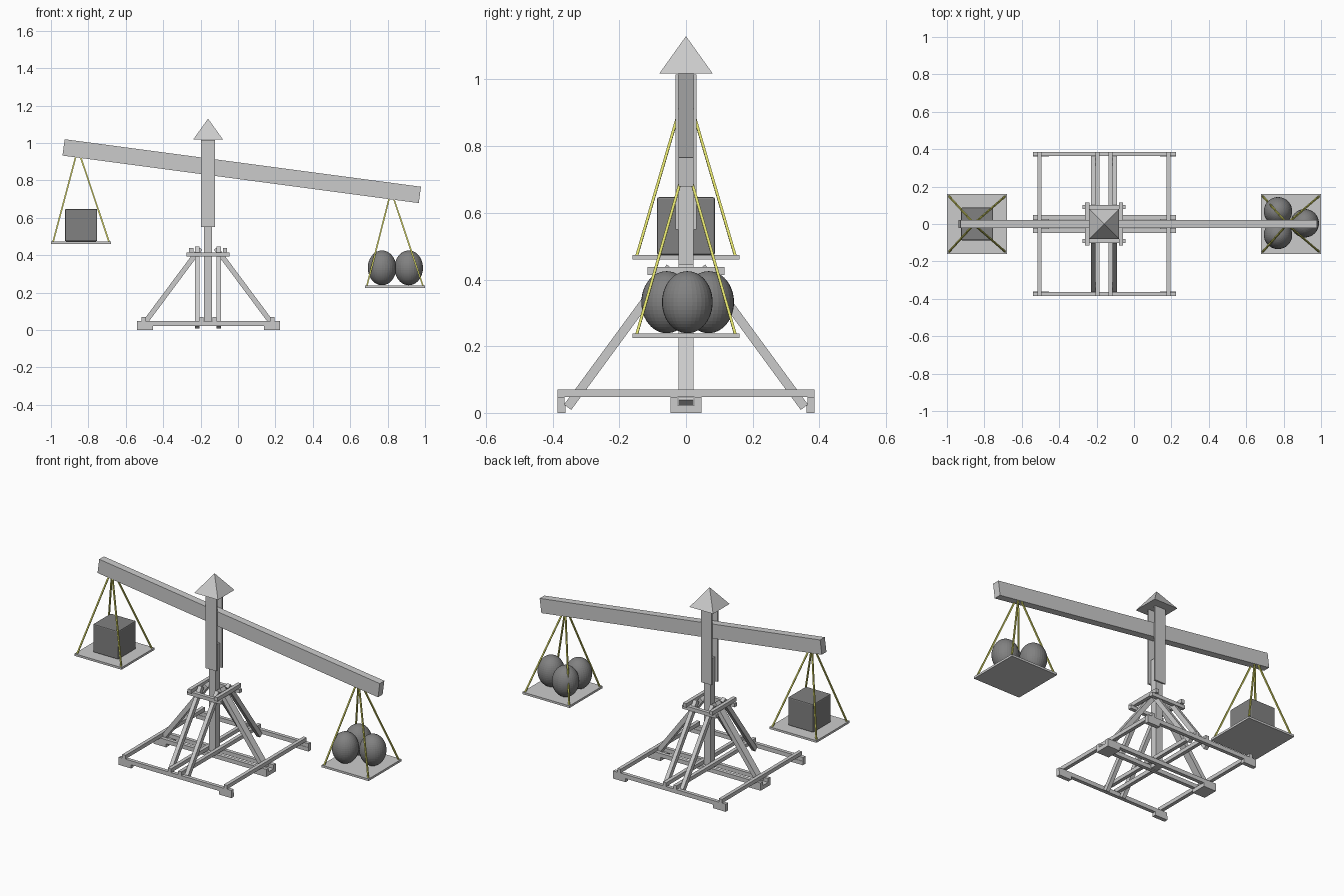
import bpy, bmesh
from mathutils import Vector, Matrix

if "Cube" in bpy.data.objects:
    bpy.data.objects.remove(bpy.data.objects["Cube"])

PX = -0.16  # x of the post


def material(name, color):
    m = bpy.data.materials.new(name)
    m.diffuse_color = color
    m.use_nodes = True
    m.node_tree.nodes["Principled BSDF"].inputs["Base Color"].default_value = m.diffuse_color
    return m


dark = material("dark_weight", (0.22, 0.22, 0.22, 1))
rope = material("rope_yellow", (0.75, 0.75, 0.15, 1))


def add(name, bm, mat=None):
    bmesh.ops.recalc_face_normals(bm, faces=bm.faces[:])
    me = bpy.data.meshes.new(name)
    bm.to_mesh(me)
    bm.free()
    ob = bpy.data.objects.new(name, me)
    bpy.context.collection.objects.link(ob)
    if mat:
        me.materials.append(mat)
    return ob


def box(name, x0, x1, y0, y1, z0, z1, mat=None):
    bm = bmesh.new()
    m = Matrix.Translation(((x0 + x1) / 2, (y0 + y1) / 2, (z0 + z1) / 2)) @ \
        Matrix.Diagonal((x1 - x0, y1 - y0, z1 - z0, 1))
    bmesh.ops.create_cube(bm, size=1, matrix=m)
    return add(name, bm, mat)


def bar(name, a, b, side, w, t, mat=None):
    """Box from a to b; w is its width along side, t its thickness."""
    a, b = Vector(a), Vector(b)
    d = (b - a).normalized()
    n = d.cross(Vector(side)).normalized()
    s = n.cross(d)
    m = Matrix((s * w, n * t, b - a)).transposed().to_4x4()
    m.translation = (a + b) / 2
    bm = bmesh.new()
    bmesh.ops.create_cube(bm, size=1, matrix=m)
    return add(name, bm, mat)


# Post, the two cheek plates and the pyramid cap
box("post", PX - .022, PX + .022, -.022, .022, .025, .70)
for s in (-1, 1):
    y = sorted((s * .0225, s * .032))
    box("cheek_plate", PX - .037, PX + .037, y[0], y[1], .55, 1.015)
bm = bmesh.new()
base = [bm.verts.new((PX + x, y, 1.018)) for x, y in ((-.08, -.08), (.08, -.08), (.08, .08), (-.08, .08))]
apex = bm.verts.new((PX, 0, 1.13))
bm.faces.new(base)
for i in range(4):
    bm.faces.new((base[i], base[(i + 1) % 4], apex))
add("cap", bm)

# Tilted balance beam
bar("balance_beam", (-.9325, 0, .976), (.9725, 0, .722), (0, 1, 0), .045, .088)

# Base frame: rails along x with feet, rails along y on top of them
for y0, y1 in ((-.386, -.364), (-.047, -.025), (.025, .047), (.364, .386)):
    box("long_rail", -.54, .225, y0, y1, .022, .047)
for x0, x1 in ((-.54, -.455), (.14, .225)):
    for y0, y1 in ((-.386, -.362), (-.047, .047), (.362, .386)):
        box("foot", x0, x1, y0, y1, 0, .024)
for x in (PX - .345, PX - .035, PX + .035, PX + .345):
    box("cross_rail", x - .011, x + .011, -.386, .386, .047, .07)

# Diagonal struts and the bars that tie them to the post
for s in (-1, 1):
    bar("side_strut", (PX + s * .345, 0, .03), (PX + s * .042, 0, .437), (0, 1, 0), .044, .027)
    for x in (PX - .057, PX + .057):
        bar("strut", (x, s * .355, .017), (x, s * .047, .437), (1, 0, 0), .024, .027)
    box("tie_bar_x", PX - .115, PX + .115, s * .09 - .011, s * .09 + .011, .393, .415)
    box("tie_bar_y", PX + s * .09 - .011, PX + s * .09 + .011, -.115, .115, .413, .437)

# Pans with four ropes each
for name, cx, z, tx, tz in (("left", -.839, .473, -.855, .935), ("right", .839, .238, .82, .71)):
    box(name + "_pan", cx - .16, cx + .16, -.16, .16, z - .013, z)
    for sx in (-1, 1):
        for sy in (-1, 1):
            bar(name + "_rope", (cx + sx * .15, sy * .148, z - .003), (tx + sx * .01, sy * .012, tz),
                (0, 1, 0), .008, .008, rope)

# Block weight in the left pan
blk = box("block_weight", -.925, -.753, -.087, .087, .474, .647, dark)
bv = blk.modifiers.new("bevel", "BEVEL")
bv.width = .006
bv.segments = 2

# Three egg-shaped weights in the right pan
for x, y in ((.77, .068), (.77, -.058), (.913, .004)):
    bm = bmesh.new()
    bmesh.ops.create_uvsphere(bm, u_segments=32, v_segments=24, radius=1,
                              matrix=Matrix.Translation((x, y, .332)) @ Matrix.Diagonal((.076, .076, .093, 1)))
    add("round_weight", bm, dark)
